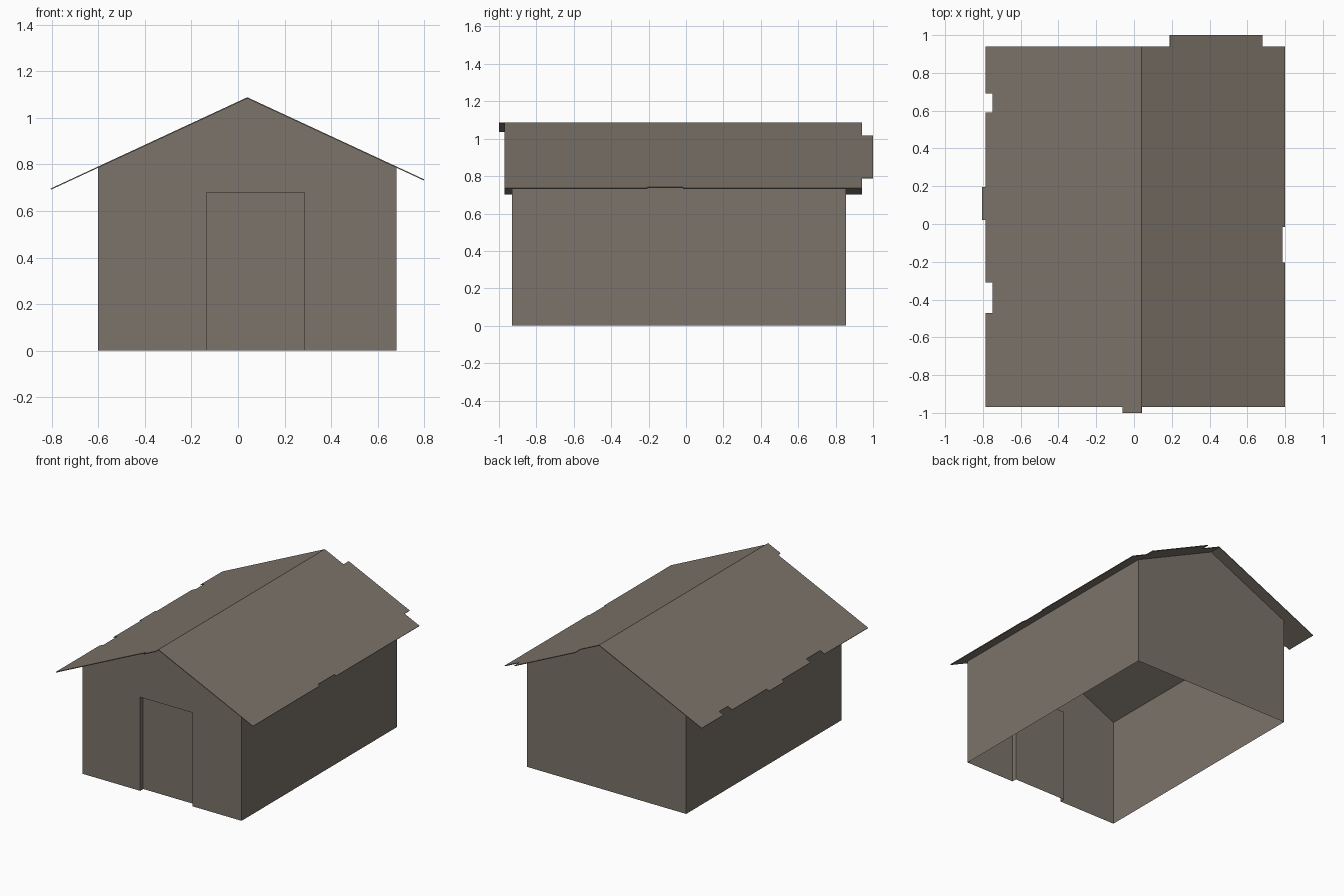
import bpy

cube = bpy.data.objects.get("Cube")
if cube:
    bpy.data.objects.remove(cube, do_unlink=True)

# One weathered colour for the whole shed
wood = bpy.data.materials.new("weathered_brown")
wood.use_nodes = True
colour = (0.20, 0.173, 0.143, 1)
wood.diffuse_color = colour
wood.node_tree.nodes["Principled BSDF"].inputs["Base Color"].default_value = colour

RIDGE_X, RIDGE_Z, PITCH = 0.04, 1.088, 0.464
SHEET = 0.005
LEFT, RIGHT, FRONT, BACK = 0.68, -0.60, -0.93, 0.855
DOOR_A, DOOR_B, DOOR_TOP, RECESS = -0.135, 0.285, 0.68, 0.035


def roof_z(x):
    return RIDGE_Z - PITCH * abs(x - RIDGE_X)


def sheet(name, polygons):
    """Object made of flat polygons, each a list of 3D points."""
    verts, faces = [], []
    for poly in polygons:
        faces.append(range(len(verts), len(verts) + len(poly)))
        verts += poly
    mesh = bpy.data.meshes.new(name)
    mesh.from_pydata(verts, [], [list(f) for f in faces])
    mesh.materials.append(wood)
    obj = bpy.data.objects.new(name, mesh)
    bpy.context.collection.objects.link(obj)
    return obj


def roof_panel(name, outline):
    """Sloping panel from a counter-clockwise plan outline, with its notches."""
    obj = sheet(name, [[(x, y, roof_z(x)) for x, y in outline]])
    mod = obj.modifiers.new("thickness", "SOLIDIFY")
    mod.thickness = SHEET
    mod.offset = -1


# Walls: open underneath, with a doorway in the front gable
eave = roof_z(LEFT) - SHEET
peak = RIDGE_Z - SHEET
gable_top = [(LEFT, eave), (RIDGE_X, peak), (RIGHT, eave)]
doorway = [(DOOR_A, 0), (DOOR_A, DOOR_TOP), (DOOR_B, DOOR_TOP), (DOOR_B, 0)]

front = [(RIGHT, 0)] + doorway + [(LEFT, 0)] + gable_top
sheet("front_wall", [[(x, FRONT, z) for x, z in front]])
back = [(RIGHT, 0), (RIGHT, eave), (RIDGE_X, peak), (LEFT, eave), (LEFT, 0)]
sheet("back_wall", [[(x, BACK, z) for x, z in back]])
for name, x in (("left_wall", LEFT), ("right_wall", RIGHT)):
    wall = [(x, FRONT, 0), (x, BACK, 0), (x, BACK, eave), (x, FRONT, eave)]
    sheet(name, [wall if x > 0 else wall[::-1]])

# Door: recessed panel with jambs and lintel
inner = FRONT + RECESS
frame = [[(a[0], FRONT, a[1]), (b[0], FRONT, b[1]),
          (b[0], inner, b[1]), (a[0], inner, a[1])]
         for a, b in zip(doorway, doorway[1:])]
sheet("door_frame", frame)
sheet("door", [[(x, inner, z) for x, z in reversed(doorway)]])

# Roof: two thin panels with ragged edges
ROOF_F, ROOF_B = -0.97, 0.94
roof_panel("roof_left", [
    (RIDGE_X, ROOF_F), (0.80, ROOF_F),
    (0.80, -0.205), (0.785, -0.205), (0.785, -0.015), (0.80, -0.015),
    (0.80, ROOF_B), (0.68, ROOF_B), (0.68, 1), (0.19, 1), (0.19, ROOF_B),
    (RIDGE_X, ROOF_B)])
roof_panel("roof_right", [
    (RIDGE_X, ROOF_B), (-0.785, ROOF_B),
    (-0.785, 0.69), (-0.75, 0.69), (-0.75, 0.59), (-0.785, 0.59),
    (-0.785, 0.195), (-0.805, 0.195), (-0.805, 0.02), (-0.785, 0.02),
    (-0.785, -0.31), (-0.75, -0.31), (-0.75, -0.47), (-0.785, -0.47),
    (-0.785, ROOF_F), (-0.06, ROOF_F), (-0.06, -1), (RIDGE_X, -1)])
